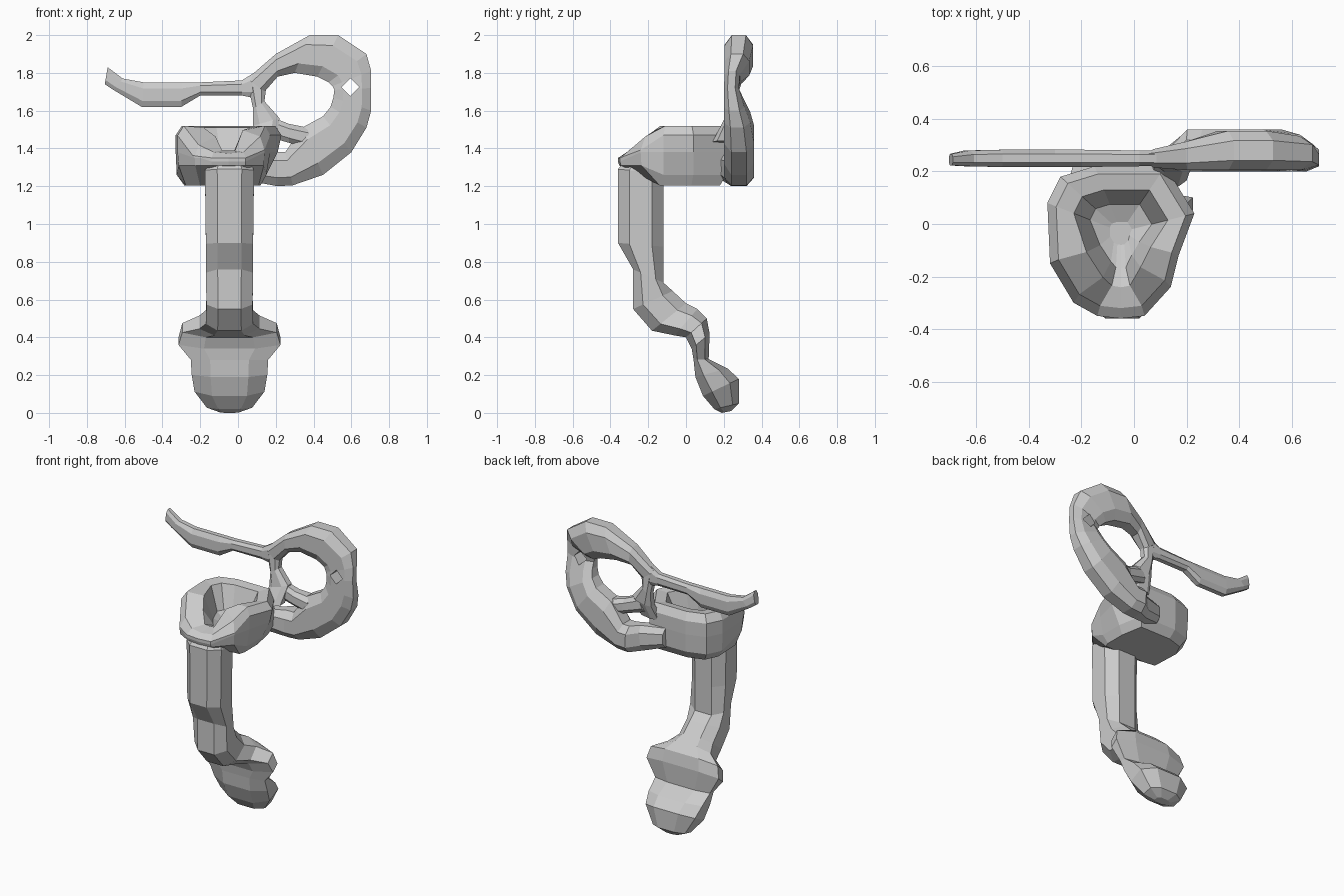
import bpy, bmesh, math
from mathutils import Vector

OCT = [(1, .5), (.5, 1), (-.5, 1), (-1, .5), (-1, -.5), (-.5, -1), (.5, -1), (1, -.5)]


def skin(name, rows):
    """Join equal-length vertex rows into one closed flat-shaded body."""
    bm = bmesh.new()
    rows = [[bm.verts.new(p) for p in row] for row in rows]
    n = len(rows[0])
    for r, s in zip(rows, rows[1:]):
        for i in range(n):
            j = (i + 1) % n
            bm.faces.new((r[i], r[j], s[j], s[i]))
    bm.faces.new(rows[0])
    bm.faces.new(rows[-1])
    bmesh.ops.recalc_face_normals(bm, faces=bm.faces)
    mesh = bpy.data.meshes.new(name)
    bm.to_mesh(mesh)
    bm.free()
    ob = bpy.data.objects.new(name, mesh)
    bpy.context.collection.objects.link(ob)
    return ob


def ribbon(name, side_axis, stations):
    """Octagonal loft; station = edge point A, edge point B, side centre, side half width."""
    rows = []
    for a1, b1, a2, b2, c, h in stations:
        A, B = Vector((a1, b1)), Vector((a2, b2))
        row = []
        for u, v in OCT:
            p = (A + B) / 2 + (B - A) / 2 * u
            s = c + h * v
            row.append((s, p.x, p.y) if side_axis == 'x' else (p.x, s, p.y))
        rows.append(row)
    return skin(name, rows)


# Column bending back into the flared collar and rounded foot
X = -.045
ribbon("column_and_foot", 'x', [
    (-.33, 1.33, -.12, 1.30, X, .11),
    (-.36, 1.29, -.12, 1.27, X, .13),
    (-.36, .90, -.12, .88, X, .125),
    (-.28, .76, -.12, .69, X, .125),
    (-.28, .55, -.07, .645, X, .122),
    (-.18, .435, .00, .58, X, .125),
    (-.06, .41, .06, .55, X, .16),
    (.00, .40, .11, .50, X, .25),
    (.03, .34, .125, .42, X, .27),
    (.04, .28, .12, .285, X, .205),
    (.05, .19, .22, .235, X, .20),
    (.09, .09, .28, .18, X, .185),
    (.15, .02, .28, .05, X, .12),
    (.19, .00, .24, .01, X, .05)])

# Bowl-shaped head: outline pushed through levels, rim falling towards the front
OUTLINE = [(-.33, .08), (-.28, .18), (-.15, .22), (.12, .22), (.23, .04), (.17, -.12),
           (.14, -.24), (.04, -.35), (-.05, -.36), (-.14, -.35), (-.23, -.30), (-.32, -.15)]
CX, CY = -.05, -.03


def level(scale, height, front=-1, right=1, taper=0):
    """One level of the head; taper pinches the front into a narrow valley."""
    row = []
    for x, y in OUTLINE:
        pinch = 1 - taper * min(1, max(0, -y / .25))
        px = min(right, CX + (x - CX) * scale * pinch)
        py = max(front, CY + (y - CY) * scale)
        rim = min(1.52, 1.34 + (py + .36) * .85)
        row.append((px, py, height(y, rim)))
    return row


skin("bowl_head", [
    level(.84, lambda y, r: 1.205, front=-.14, right=.12),
    level(.98, lambda y, r: 1.26 if y > -.14 else 1.31, right=.15),
    level(1.0, lambda y, r: max(min(r - .03, 1.38), 1.33), right=.21),
    level(1.0, lambda y, r: max(r - .05, 1.35)),
    level(.88, lambda y, r: r),
    level(.64, lambda y, r: r - .01 if y > -.34 else 1.39, taper=.4),
    level(.42, lambda y, r: 1.36, taper=.5),
    level(.15, lambda y, r: 1.33)])

# Ring handle growing out of the back of the head
ring = ribbon("ring_handle", 'y', [
    (.00, 1.25, .00, 1.38, .19, .06),
    (.13, 1.215, .15, 1.38, .245, .055),
    (.21, 1.20, .20, 1.38, .28, .08),
    (.29, 1.205, .25, 1.38, .28, .08),
    (.45, 1.26, .34, 1.51, .28, .08),
    (.60, 1.38, .45, 1.57, .28, .08),
    (.68, 1.51, .49, 1.62, .27, .07),
    (.705, 1.60, .505, 1.67, .255, .055),
    (.705, 1.72, .51, 1.71, .24, .04),
    (.705, 1.81, .50, 1.73, .245, .04),
    (.68, 1.90, .48, 1.75, .27, .065),
    (.53, 2.0, .42, 1.78, .28, .075),
    (.38, 2.0, .30, 1.80, .28, .075),
    (.20, 1.90, .21, 1.78, .26, .055),
    (.05, 1.77, .14, 1.70, .25, .035)])

# Small diamond hole through the ring
bpy.ops.mesh.primitive_cylinder_add(vertices=4, radius=.047, depth=.6,
                                    location=(.595, .26, 1.725), rotation=(math.pi / 2, 0, 0))
cutter = bpy.context.object
cutter.name = "hole_cutter"
cutter.hide_render = True
cutter.hide_viewport = True
cut = ring.modifiers.new("hole", 'BOOLEAN')
cut.operation = 'DIFFERENCE'
cut.object = cutter

# Strut from arm joint down to the head, and short link to the ring
ribbon("strut", 'y', [
    (.05, 1.75, .15, 1.73, .25, .03),
    (.08, 1.61, .14, 1.65, .25, .035),
    (.08, 1.52, .22, 1.56, .24, .04),
    (.06, 1.42, .20, 1.44, .19, .05)])
ribbon("ring_link", 'y', [
    (.13, 1.47, .17, 1.57, .24, .035),
    (.27, 1.43, .27, 1.53, .25, .045),
    (.38, 1.40, .37, 1.51, .27, .06)])

# Thin blade-like arm
ribbon("side_arm", 'y', [
    (-.705, 1.74, -.69, 1.83, .245, .022),
    (-.66, 1.71, -.61, 1.77, .25, .03),
    (-.51, 1.62, -.50, 1.75, .25, .033),
    (-.30, 1.62, -.30, 1.75, .25, .033),
    (-.20, 1.68, -.20, 1.75, .25, .033),
    (.02, 1.68, .02, 1.76, .25, .03),
    (.12, 1.66, .10, 1.81, .25, .03)])
